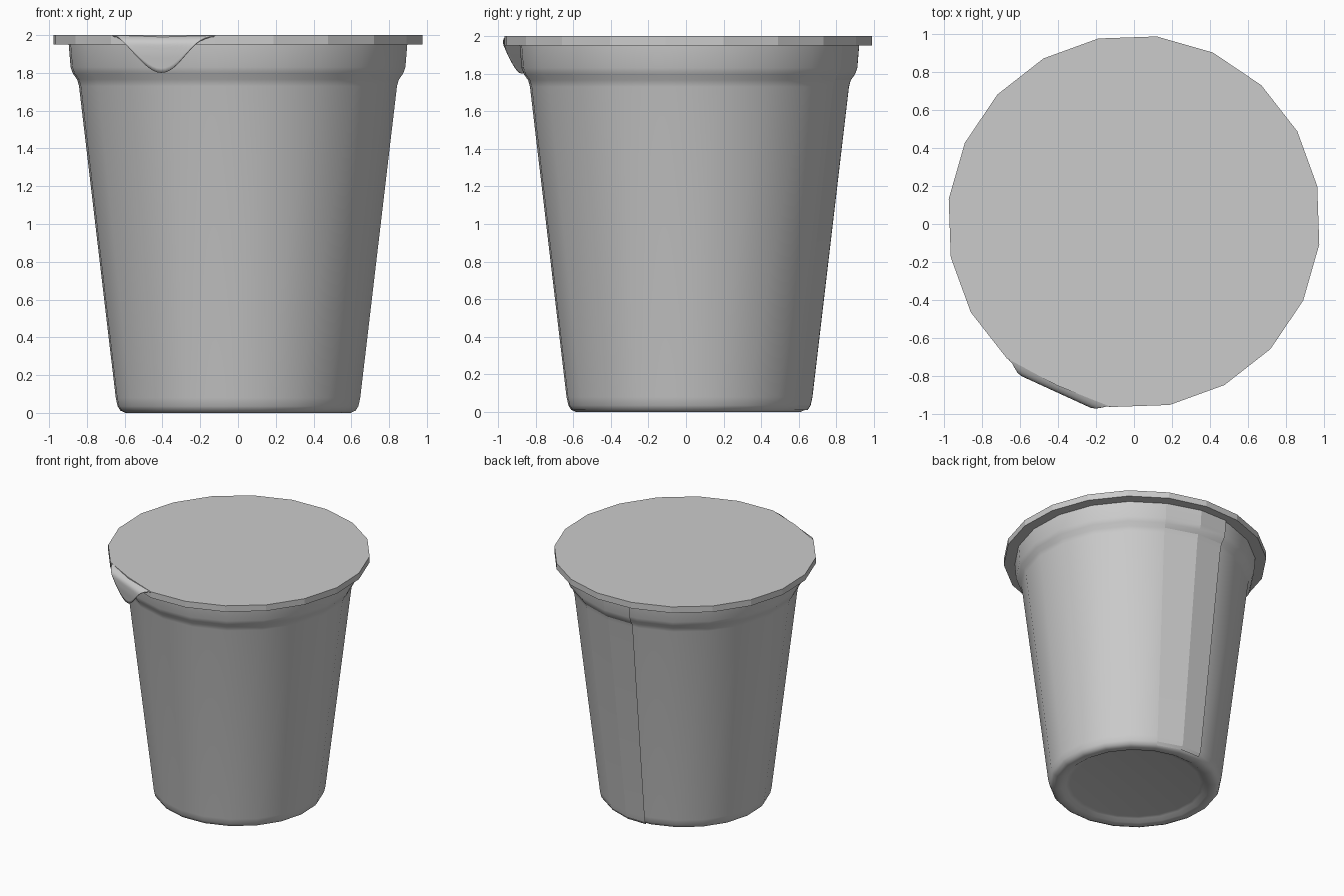
import bpy, bmesh
from math import sin, cos, pi, radians

if "Cube" in bpy.data.objects:
    bpy.data.objects.remove(bpy.data.objects["Cube"])

SIDES = 20
PHASE = radians(83)
STEP = 2 * pi / SIDES
CENTRE_Y = 0.012

grey = bpy.data.materials.new("light_grey")
grey.use_nodes = True
COLOUR = (0.6, 0.6, 0.6, 1)
grey.diffuse_color = COLOUR
grey.node_tree.nodes["Principled BSDF"].inputs["Base Color"].default_value = COLOUR


def polar(r, a, z):
    return (r * cos(a), r * sin(a) + CENTRE_Y, z)


def finish(name, bm, angle=None):
    mesh = bpy.data.meshes.new(name)
    bm.to_mesh(mesh)
    bm.free()
    mesh.materials.append(grey)
    ob = bpy.data.objects.new(name, mesh)
    bpy.context.collection.objects.link(ob)
    if angle:
        bpy.ops.object.select_all(action='DESELECT')
        ob.select_set(True)
        bpy.context.view_layer.objects.active = ob
        bpy.ops.object.shade_smooth_by_angle(angle=radians(angle))
    return ob


def bridge(bm, rows, closed):
    for low, high in zip(rows, rows[1:]):
        n = len(low)
        for i in range(n if closed else n - 1):
            j = (i + 1) % n
            bm.faces.new((low[i], low[j], high[j], high[i]))


def lathe(name, profile, cap_end=False, angle=None, tweak=None):
    """Turn a profile of (radius, height), capping its first ring."""
    bm = bmesh.new()
    rows = []
    for r, z in profile:
        rows.append([bm.verts.new(polar(tweak(i, r) if tweak else r, PHASE + i * STEP, z))
                     for i in range(SIDES)])
    bridge(bm, rows, True)
    bm.faces.new(rows[0][::-1])
    if cap_end:
        bm.faces.new(rows[-1])
    return finish(name, bm, angle)


# Cup wall with rounded foot, recessed base and stepped shoulder
base = [(0.49, 0.03), (0.52, 0.025), (0.55, 0.005), (0.60, 0.0)]
wall = [(0.627, 0.012), (0.642, 0.035), (0.652, 0.08), (0.848, 1.73), (0.858, 1.765),
        (0.88, 1.795), (0.893, 1.83), (0.903, 1.95)]
lathe("cup_wall", base + wall, angle=35)

# Inside of the cup
liner = lathe("cup_liner", [(0.58, 0.06), (0.62, 0.10), (0.818, 1.73), (0.86, 1.82), (0.872, 1.95)], angle=35)
liner.data.flip_normals()

# Overlapping seam down the back
bm = bmesh.new()
rows = []
for r, z in wall:
    rows.append([bm.verts.new(polar(r + lift, radians(a), z))
                 for a, lift in ((65, 0.001), (83, 0.012), (98, 0.015))])
bridge(bm, rows, False)
finish("back_seam", bm, 16)

# Lid, pulled in slightly where the tab folds over
TAB_CORNER = 9
lathe("lid", [(0.985, 1.95), (0.985, 2.0)], cap_end=True,
      tweak=lambda i, r: 0.955 if i == TAB_CORNER else r)

# Pull tab folded down over the lid edge, with a bell-shaped hem
bm = bmesh.new()
direction = radians(-114.6)
out = (cos(direction), sin(direction))
HALF, COLS, ROWS = 0.30, 24, 12
rows = []
for v in range(ROWS + 1):
    row = []
    for u in range(COLS + 1):
        t = 2 * u / COLS - 1
        hem = 1.8 + 0.198 * (1 - cos(pi * t)) / 2
        z = 2.0 - (2.0 - hem) * (v / ROWS) ** 1.5
        d = 0.988 - 0.055 * max(0, (z - 1.94) / 0.06) ** 3 - 0.012 * max(0, (1.9 - z) / 0.1)
        s = t * HALF
        row.append(bm.verts.new((out[0] * d - out[1] * s,
                                 out[1] * d + out[0] * s + CENTRE_Y, z)))
    rows.append(row)
bridge(bm, rows[::-1], False)
tab = finish("pull_tab", bm, 50)
solid = tab.modifiers.new("thickness", 'SOLIDIFY')
solid.thickness = 0.006
solid.offset = -1
